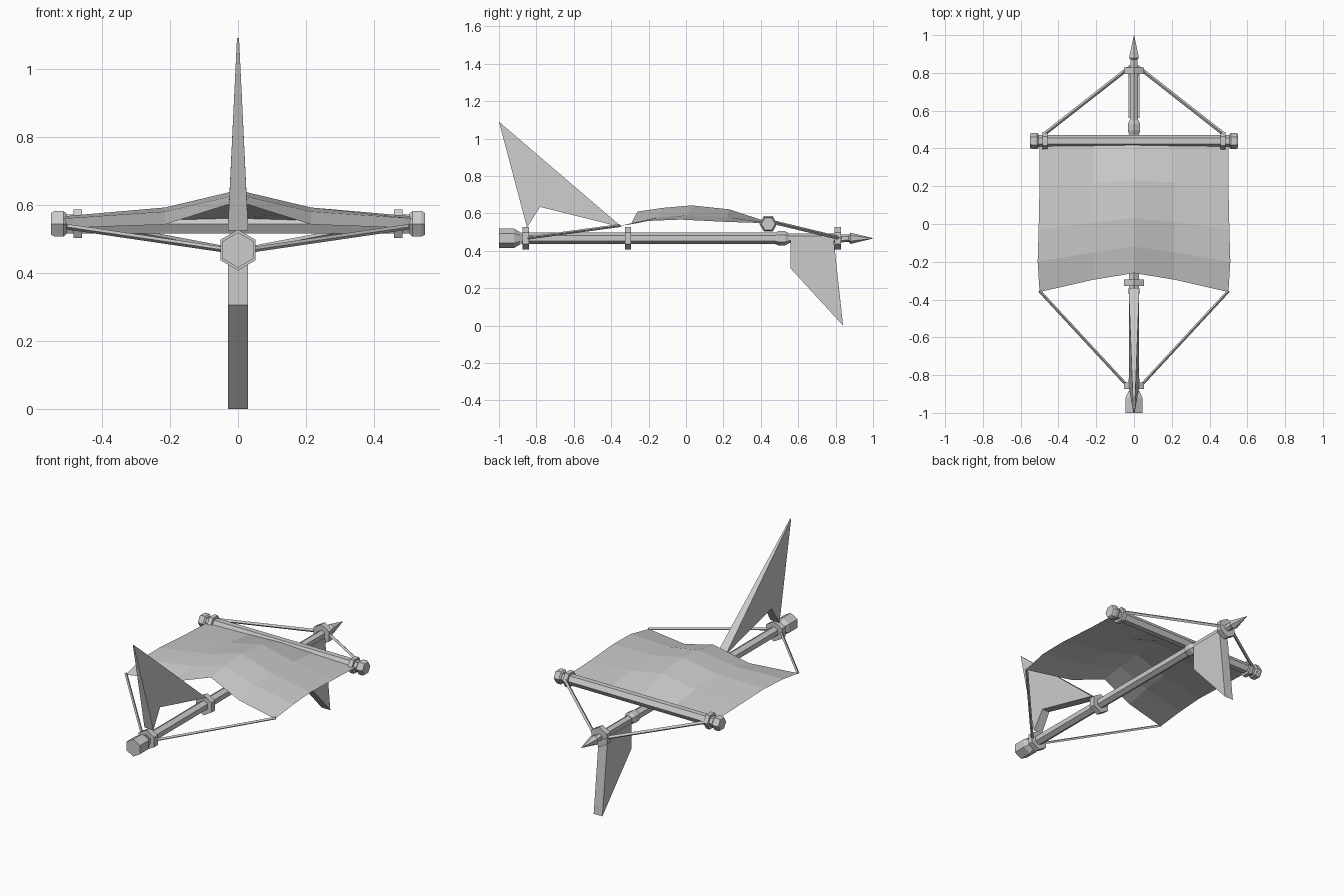
import bpy, bmesh, math
from mathutils import Vector

cube = bpy.data.objects.get("Cube")
if cube:
    bpy.data.objects.remove(cube)

grey = bpy.data.materials.new("plain grey")
grey.use_nodes = True
colour = (0.6, 0.6, 0.6, 1)
grey.diffuse_color = colour
grey.node_tree.nodes["Principled BSDF"].inputs["Base Color"].default_value = colour


def finish(name, bm, solid=True):
    if solid:
        bmesh.ops.recalc_face_normals(bm, faces=bm.faces)
    mesh = bpy.data.meshes.new(name)
    bm.to_mesh(mesh)
    bm.free()
    mesh.materials.append(grey)
    obj = bpy.data.objects.new(name, mesh)
    bpy.context.collection.objects.link(obj)
    return obj


def lathe(name, profile, origin, axis, up, sides=6):
    """Sweep (distance, radius) pairs along an axis; one corner points to 'up'."""
    bm = bmesh.new()
    origin, axis, up = Vector(origin), Vector(axis).normalized(), Vector(up)
    up = (up - axis * up.dot(axis)).normalized()
    side = axis.cross(up)
    rings = []
    for dist, radius in profile:
        ring = []
        for i in range(sides):
            a = math.tau * i / sides
            ring.append(bm.verts.new(origin + axis * dist
                                     + (up * math.cos(a) + side * math.sin(a)) * radius))
        rings.append(ring)
    for a, b in zip(rings, rings[1:]):
        for i in range(sides):
            j = (i + 1) % sides
            bm.faces.new((a[i], a[j], b[j], b[i]))
    bm.faces.new(rings[0])
    bm.faces.new(rings[-1])
    return finish(name, bm)


def rope(name, start, end, radius=0.01):
    start, end = Vector(start), Vector(end)
    return lathe(name, [(0, radius), ((end - start).length, radius)],
                 start, end - start, (0, 0, 1), 4)


def fin(name, outline):
    """Solid plate from (y, z, half width) corners."""
    bm = bmesh.new()
    left = [bm.verts.new((w, y, z)) for y, z, w in outline]
    right = [bm.verts.new((-w, y, z)) for y, z, w in outline]
    bm.faces.new(left)
    bm.faces.new(right)
    for i in range(len(outline)):
        j = (i + 1) % len(outline)
        bm.faces.new((left[i], left[j], right[j], right[i]))
    return finish(name, bm)


# Long pole with butt, knob and spear tip
POLE_Z = 0.467
pole = (0, 0, POLE_Z)
Y, X, UP = (0, 1, 0), (1, 0, 0), (0, 0, 1)
lathe("pole_shaft", [(-0.88, 0.03), (0.48, 0.03)], pole, Y, UP)
lathe("pole_upper_shaft", [(0.54, 0.025), (0.82, 0.025)], pole, Y, UP)
lathe("pole_butt", [(-1, 0.052), (-0.92, 0.052), (-0.885, 0.032)], pole, Y, UP)
lathe("pole_knob", [(0.475, 0.03), (0.495, 0.038), (0.53, 0.038), (0.55, 0.027)], pole, Y, UP)
lathe("spear_tip", [(0.82, 0.022), (0.87, 0.02), (0.88, 0.03), (1, 0.001)], pole, Y, UP)
for name, y in (("butt", -0.857), ("middle", -0.31), ("top", 0.812)):
    lathe(name + "_collar", [(y - 0.017, 0.06), (y + 0.017, 0.06)], pole, Y, UP)

# Crossbar with end caps and collars
bar = (0, 0.44, 0.544)
lathe("crossbar", [(-0.52, 0.032), (0.52, 0.032)], bar, X, Y)
for label, s in (("left", 1), ("right", -1)):
    lathe(label + "_bar_cap", [(0.505 * s, 0.035), (0.513 * s, 0.043),
                               (0.54 * s, 0.043), (0.55 * s, 0.037)], bar, X, Y)
    lathe(label + "_bar_collar", [(0.458 * s, 0.048), (0.484 * s, 0.048)], bar, X, Y)
    # Ropes to both ends of the pole
    rope(label + "_top_rope", (0.47 * s, 0.48, 0.55), (0.03 * s, 0.825, POLE_Z))
    rope(label + "_lower_rope", (0.5 * s, -0.355, 0.535), (0.035 * s, -0.857, POLE_Z), 0.008)

# Billowing cloth: (y, z) rows from the bar to the loose edge, by distance from centre
columns = {
    0.0: [(0.42, 0.56), (0.23, 0.622), (0.03, 0.643), (-0.12, 0.63), (-0.26, 0.61)],
    0.215: [(0.42, 0.553), (0.22, 0.58), (0.01, 0.592), (-0.15, 0.58), (-0.295, 0.542)],
    0.5: [(0.42, 0.548), (0.21, 0.555), (-0.03, 0.567), (-0.2, 0.56), (-0.36, 0.532)],
}
bm = bmesh.new()
grid = []
for x in (-0.5, -0.215, 0.0, 0.215, 0.5):
    bulge = (0, 0, 0.005, 0.01, 0) if abs(x) == 0.5 else (0,) * 5
    grid.append([bm.verts.new((x + math.copysign(b, x), y, z))
                 for (y, z), b in zip(columns[abs(x)], bulge)])
for a, b in zip(grid, grid[1:]):
    for i in range(4):
        bm.faces.new((a[i], a[i + 1], b[i + 1], b[i]))
finish("cloth", bm, solid=False)

# Tall tapering pennant near the butt and the hanging fin near the tip
fin("tall_pennant", [(-1, 1.09, 0.003), (-0.85, 0.525, 0.03),
                     (-0.78, 0.635, 0.025), (-0.34, 0.525, 0.028)])
fin("hanging_fin", [(0.56, 0.455, 0.029), (0.56, 0.305, 0.029),
                    (0.84, 0, 0.029), (0.79, 0.455, 0.029)])
